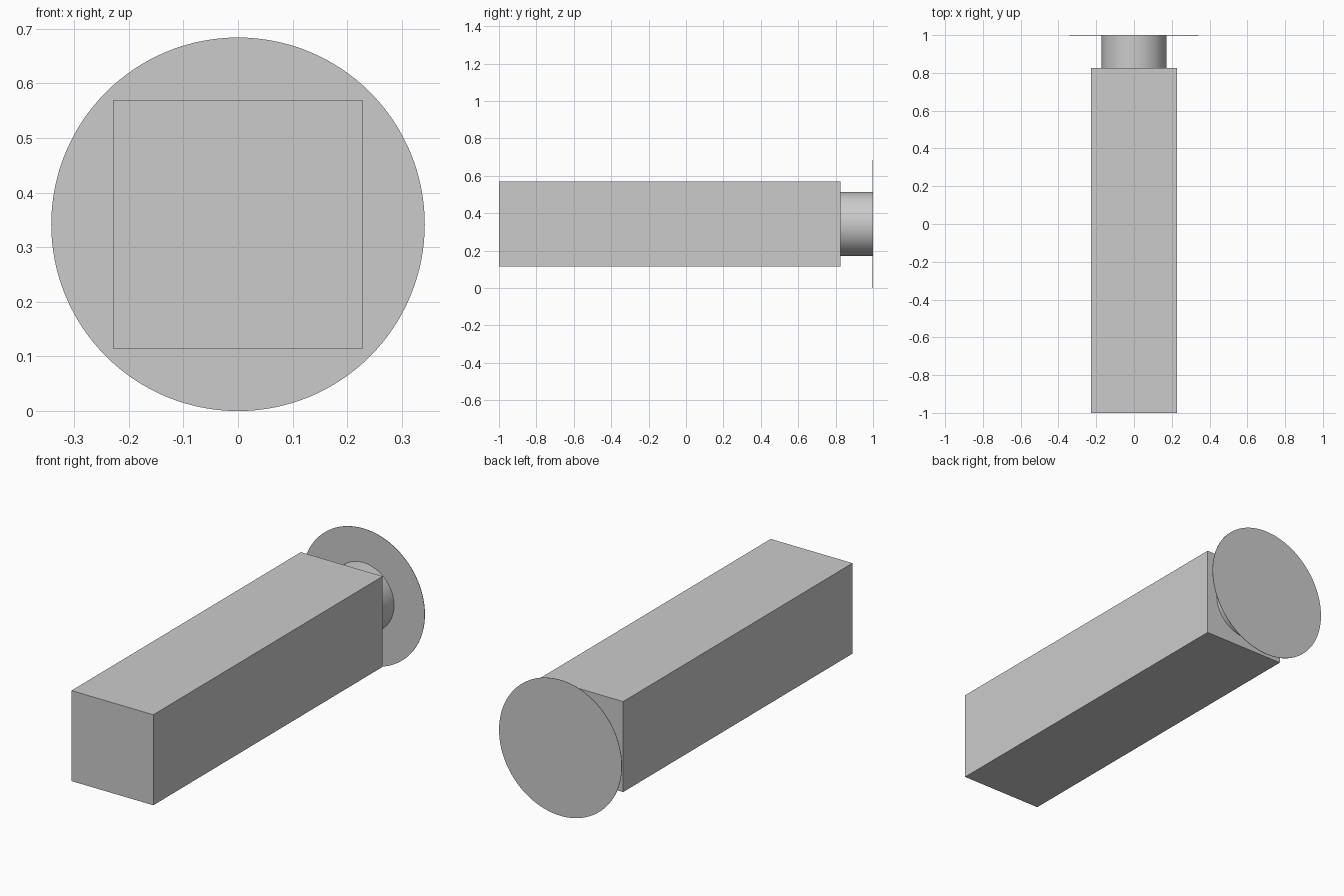
import bpy
import math

cube = bpy.data.objects.get("Cube")
if cube:
    bpy.data.objects.remove(cube, do_unlink=True)

AXIS_Z = 0.342

grey = bpy.data.materials.new("plain_grey")
grey.use_nodes = True
grey.diffuse_color = (0.6, 0.6, 0.6, 1)
grey.node_tree.nodes["Principled BSDF"].inputs["Base Color"].default_value = (0.6, 0.6, 0.6, 1)


def finish(name):
    obj = bpy.context.object
    obj.name = name
    obj.data.materials.append(grey)
    return obj


def round_part(name, radius, y_front, y_back):
    """Cylinder lying along y."""
    bpy.ops.mesh.primitive_cylinder_add(
        vertices=128, radius=radius, depth=y_back - y_front,
        location=(0, (y_front + y_back) / 2, AXIS_Z),
        rotation=(math.pi / 2, 0, 0))
    finish(name)
    bpy.ops.object.shade_smooth_by_angle(angle=math.radians(30))


# Long square bar
bpy.ops.mesh.primitive_cube_add(size=1, location=(0, -0.087, AXIS_Z))
bar = finish("square_bar")
bar.scale = (0.456, 1.826, 0.456)

# Short neck and thin end disc
round_part("neck", 0.171, 0.826, 0.998)
round_part("end_disc", 0.342, 0.998, 1.0)
